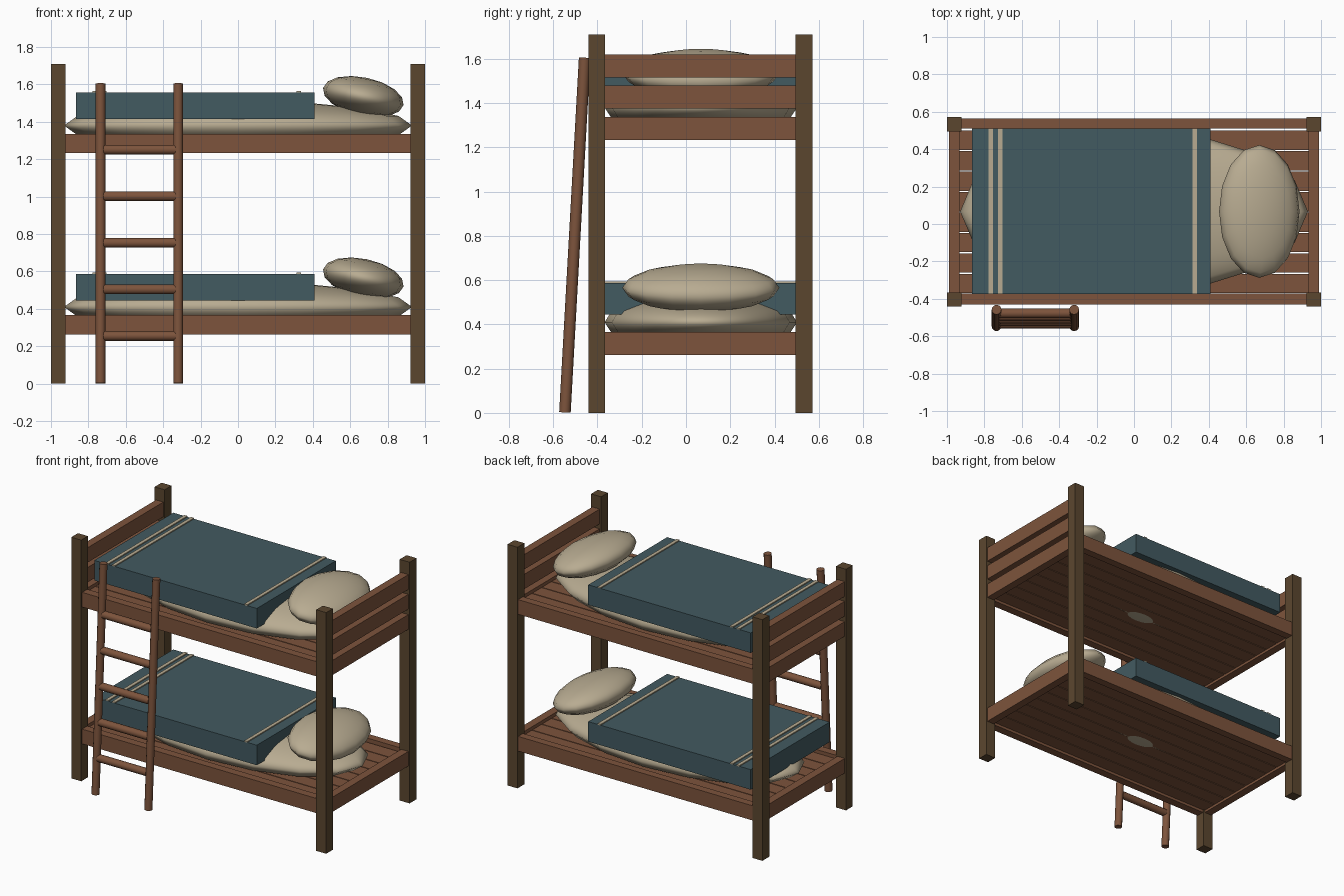
import bpy
from math import radians
from mathutils import Vector

cube = bpy.data.objects.get("Cube")
if cube:
    bpy.data.objects.remove(cube, do_unlink=True)


def material(name, rgb):
    m = bpy.data.materials.new(name)
    m.use_nodes = True
    m.diffuse_color = (*rgb, 1)
    m.node_tree.nodes["Principled BSDF"].inputs["Base Color"].default_value = (*rgb, 1)
    return m


dark_wood = material("dark wood", (0.105, 0.062, 0.028))
red_wood = material("reddish wood", (0.205, 0.088, 0.045))
cream = material("cream linen", (0.48, 0.41, 0.285))
teal = material("teal cloth", (0.055, 0.103, 0.119))


def finish(name, mat):
    ob = bpy.context.object
    ob.name = name
    ob.data.materials.append(mat)
    return ob


def box(name, mat, x, y, z):
    """Box from its (low, high) range on each axis."""
    bpy.ops.mesh.primitive_cube_add(size=1)
    ob = finish(name, mat)
    ob.location = [(a + b) / 2 for a, b in (x, y, z)]
    ob.scale = [b - a for a, b in (x, y, z)]
    return ob


def rod(name, mat, start, end, radius):
    start, end = Vector(start), Vector(end)
    axis = end - start
    bpy.ops.mesh.primitive_cylinder_add(vertices=12, radius=radius, depth=axis.length,
                                        location=(start + end) / 2)
    ob = finish(name, mat)
    ob.rotation_euler = axis.to_track_quat('Z', 'Y').to_euler()
    bpy.ops.object.shade_smooth_by_angle(angle=radians(40))


def cushion(name, centre, radii, tilt=0):
    bpy.ops.mesh.primitive_uv_sphere_add(segments=16, ring_count=8, radius=1, location=centre)
    ob = finish(name, cream)
    ob.scale = radii
    ob.rotation_euler.y = radians(tilt)
    bpy.ops.object.shade_smooth()


FRONT, BACK = (-0.43, -0.372), (0.51, 0.565)
MID_Y = 0.067

# Corner posts
for side, x in (("right", (-1, -0.922)), ("left", (0.922, 1))):
    box(f"front_{side}_post", dark_wood, x, (-0.44, -0.365), (0, 1.71))
    box(f"back_{side}_post", dark_wood, x, (0.495, 0.572), (0, 1.71))

# Two identical bunks
for level, base in (("lower", 0.262), ("upper", 1.232)):
    # Frame rails
    height = (base, base + 0.104)
    box(f"{level}_front_rail", red_wood, (-0.925, 0.925), FRONT, height)
    box(f"{level}_back_rail", red_wood, (-0.925, 0.925), BACK, height)
    for side, x in (("right", (-0.99, -0.933)), ("left", (0.933, 0.99))):
        box(f"{level}_{side}_end_rail", red_wood, x, (-0.37, 0.5), height)

    # Bed slats
    pitch = 0.1095
    for i in range(8):
        y = -0.37 + i * pitch
        box(f"{level}_slat", red_wood, (-0.935, 0.935), (y, y + pitch - 0.006),
            (base + 0.018, base + 0.08))

    # Mattress and pillow
    cushion(f"{level}_mattress", (0, MID_Y, base + 0.148), (0.93, 0.435, 0.133))
    cushion(f"{level}_pillow", (0.67, MID_Y, base + 0.303), (0.22, 0.355, 0.102), 12)

    # Blanket with raised stripes
    cover = (-0.375, 0.51)
    top = base + 0.325
    box(f"{level}_blanket", teal, (-0.865, 0.41), cover, (base + 0.183, top))
    for x in (-0.766, -0.714, 0.324):
        box(f"{level}_blanket_stripe", cream, (x - 0.012, x + 0.012), cover, (top - 0.002, top + 0.007))

# Guard boards at both ends of the upper bunk
for side, x in (("right", (-0.99, -0.933)), ("left", (0.933, 0.99))):
    for z in (1.375, 1.515):
        box(f"{side}_guard_board", red_wood, x, (-0.37, 0.5), (z, z + 0.105))

# Leaning ladder
FOOT_Y, HEAD_Y, TOP = -0.547, -0.458, 1.605
for side, x in (("right", -0.735), ("left", -0.32)):
    rod(f"ladder_{side}_stile", red_wood, (x, FOOT_Y, 0.002), (x, HEAD_Y, TOP), 0.026)
for i in range(5):
    z = 0.255 + i * 0.249
    y = FOOT_Y + (HEAD_Y - FOOT_Y) * z / TOP
    rod("ladder_rung", red_wood, (-0.72, y, z), (-0.335, y, z), 0.026)
